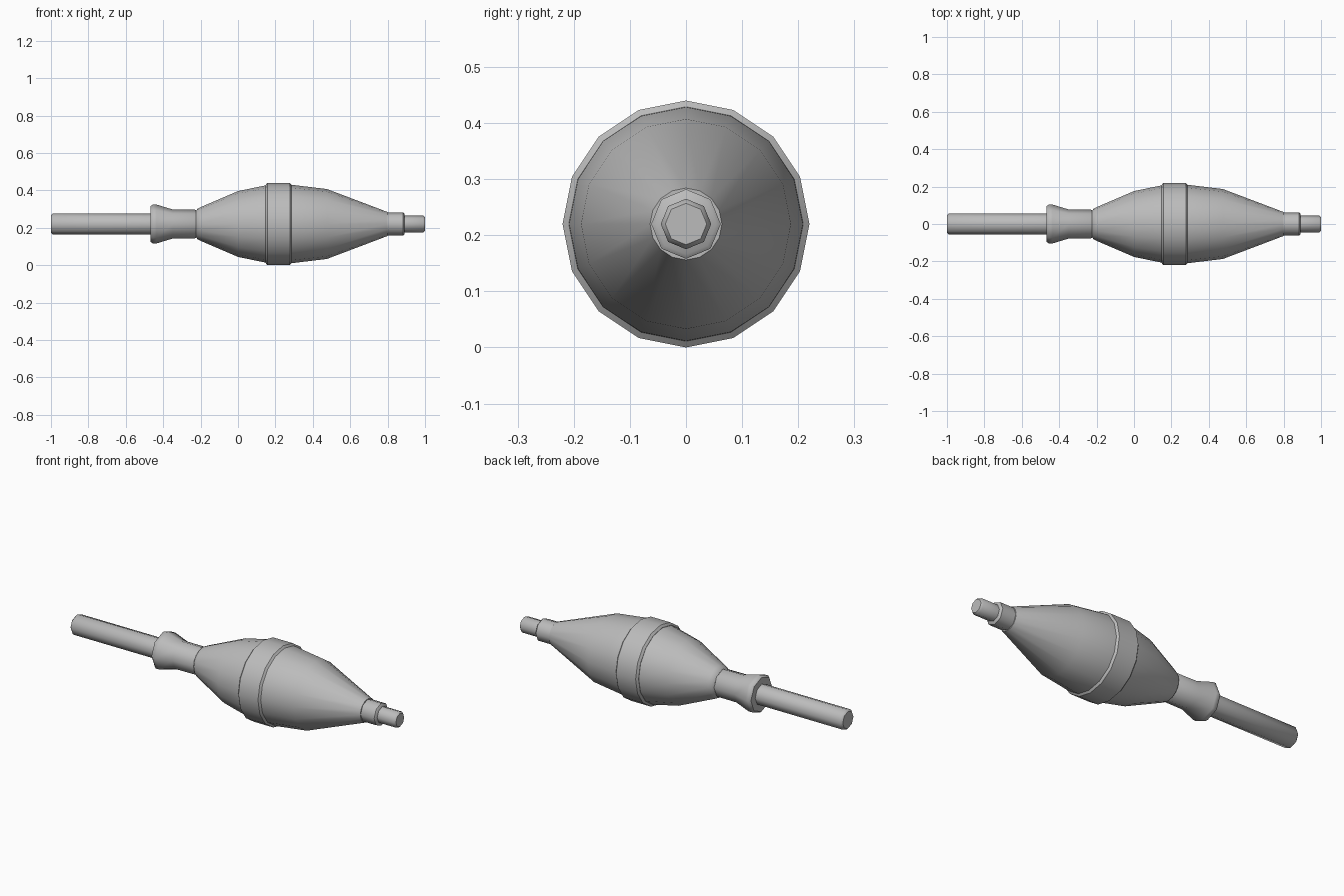
import bpy, bmesh, math

cube = bpy.data.objects.get("Cube")
if cube:
    bpy.data.objects.remove(cube, do_unlink=True)

AXIS_HEIGHT = 0.22

grey = bpy.data.materials.new("plain_grey")
grey.use_nodes = True
colour = (0.5, 0.5, 0.5, 1)
grey.diffuse_color = colour
grey.node_tree.nodes["Principled BSDF"].inputs["Base Color"].default_value = colour


def lathe(name, profile, sides, smooth_angle):
    """Spin (x, radius) points about the long axis, with a corner on top and closed ends."""
    bm = bmesh.new()
    rings = []
    for x, radius in profile:
        ring = []
        for i in range(sides):
            a = math.tau * i / sides
            ring.append(bm.verts.new((x, radius * math.sin(a), AXIS_HEIGHT + radius * math.cos(a))))
        rings.append(ring)
    for r0, r1 in zip(rings, rings[1:]):
        for i in range(sides):
            j = (i + 1) % sides
            bm.faces.new((r0[i], r0[j], r1[j], r1[i]))
    bm.faces.new(rings[0])
    bm.faces.new(rings[-1])
    bmesh.ops.recalc_face_normals(bm, faces=bm.faces)
    mesh = bpy.data.meshes.new(name)
    bm.to_mesh(mesh)
    bm.free()
    mesh.materials.append(grey)
    obj = bpy.data.objects.new(name, mesh)
    bpy.context.collection.objects.link(obj)
    bpy.ops.object.select_all(action="DESELECT")
    obj.select_set(True)
    bpy.context.view_layer.objects.active = obj
    bpy.ops.object.shade_smooth_by_angle(angle=math.radians(smooth_angle))
    return obj


# Rear rod with a chamfered end
lathe("tail_rod", [(-1, 0.047), (-0.99, 0.057), (-0.46, 0.057)], 8, 46)

# Flared collar between rod and body
lathe("flared_collar", [(-0.467, 0.095), (-0.455, 0.105), (-0.436, 0.104),
                        (-0.35, 0.078), (-0.23, 0.077), (-0.22, 0.07)], 8, 46)

# Spindle body, rear and front halves
lathe("rear_body", [(-0.225, 0.07), (-0.215, 0.083), (-0.2, 0.09),
                    (0, 0.176), (0.16, 0.209)], 16, 30)
lathe("front_body", [(0.27, 0.21), (0.3, 0.208), (0.475, 0.187),
                     (0.8, 0.064)], 16, 30)

# Raised band round the widest part
lathe("middle_band", [(0.147, 0.208), (0.157, 0.22), (0.277, 0.22),
                      (0.287, 0.208)], 16, 30)

# Nose collar and tip
lathe("nose_collar", [(0.79, 0.062), (0.883, 0.062), (0.89, 0.054)], 8, 46)
lathe("nose_tip", [(0.88, 0.045), (0.99, 0.045), (1, 0.037)], 8, 46)
